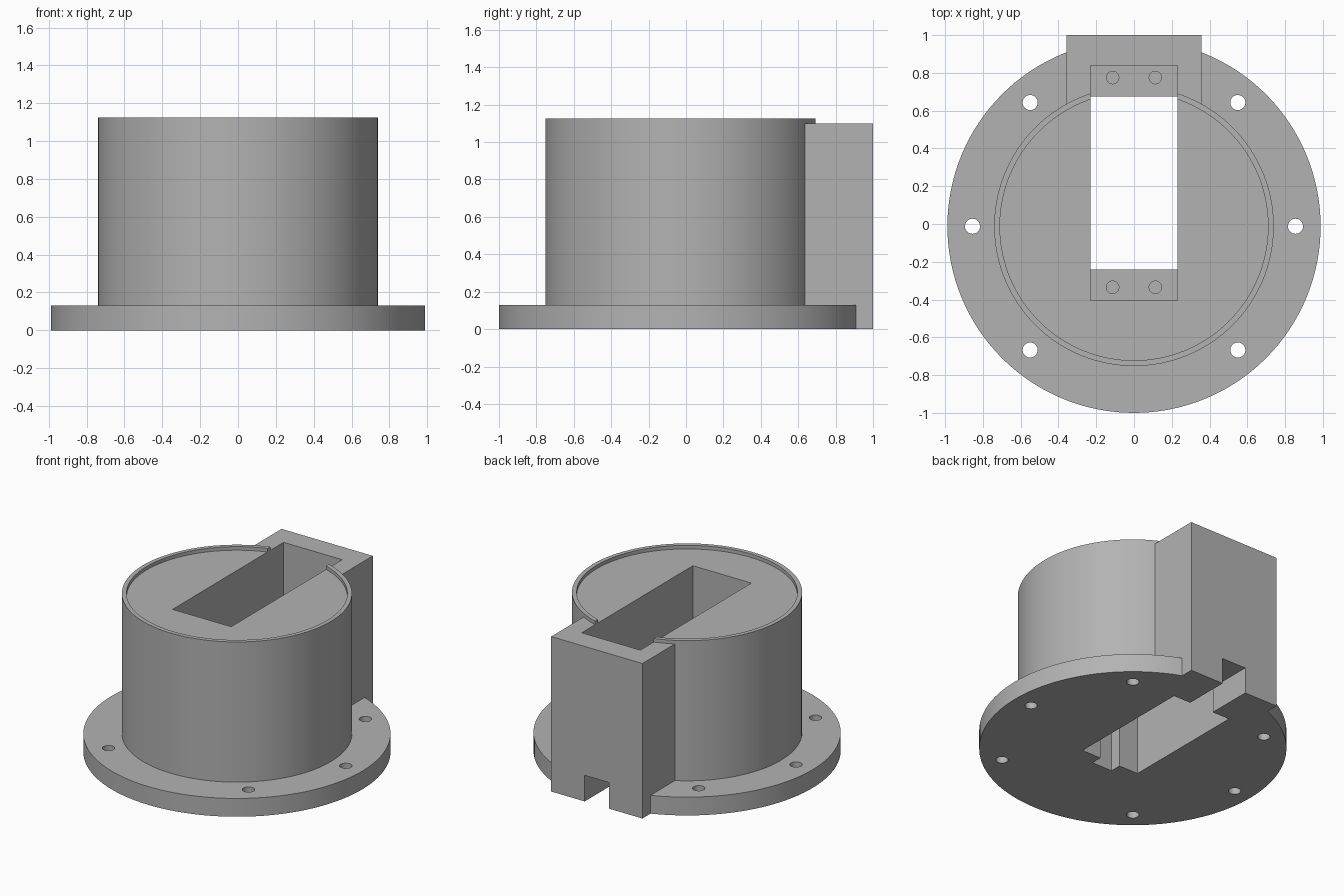
import bpy
import math

if "Cube" in bpy.data.objects:
    bpy.data.objects.remove(bpy.data.objects["Cube"], do_unlink=True)

CY = -0.012          # centre of the round parts
TOP = 1.10           # level of the top face
LEDGE = 0.55         # level of the screw ledges in the slot

grey = bpy.data.materials.new("plain_grey")
grey.use_nodes = True
grey.diffuse_color = (0.45, 0.45, 0.45, 1)
grey.node_tree.nodes["Principled BSDF"].inputs["Base Color"].default_value = (0.45, 0.45, 0.45, 1)


def cylinder(name, r, z0, z1, x=0, y=CY, sides=128):
    bpy.ops.mesh.primitive_cylinder_add(vertices=sides, radius=r, depth=z1 - z0,
                                        location=(x, y, (z0 + z1) / 2))
    ob = bpy.context.object
    ob.name = name
    ob.data.materials.append(grey)
    return ob


def block(name, half_x, y0, y1, z0, z1):
    bpy.ops.mesh.primitive_cube_add(size=1, location=(0, (y0 + y1) / 2, (z0 + z1) / 2))
    ob = bpy.context.object
    ob.name = name
    ob.scale = (2 * half_x, y1 - y0, z1 - z0)
    bpy.ops.object.transform_apply(location=False, rotation=False, scale=True)
    ob.data.materials.append(grey)
    return ob


def combine(target, tool, operation):
    tool.hide_render = True
    mod = target.modifiers.new("combine", "BOOLEAN")
    mod.operation = operation
    mod.solver = "EXACT"
    mod.object = tool
    bpy.context.view_layer.objects.active = target
    bpy.ops.object.modifier_apply(modifier=mod.name)
    bpy.data.objects.remove(tool, do_unlink=True)


# Solid: round flange, drum and rear block
body = cylinder("flanged_housing", 0.988, 0, 0.13)
combine(body, cylinder("drum", 0.74, 0.05, 1.125), "UNION")
combine(body, block("rear_block", 0.358, 0.5, 1.0, 0, TOP), "UNION")

# Shallow top recess leaving a thin rim, open towards the rear block
cuts = [cylinder("recess", 0.71, TOP, 1.3),
        block("rim_gap", 0.23, 0.4, 0.84, TOP - 0.05, 1.3),
        # Wide upper slot down to the ledges, then the through slot
        block("upper_slot", 0.23, -0.405, 0.84, LEDGE, 1.3),
        block("through_slot", 0.23, -0.24, 0.675, -0.1, LEDGE + 0.1),
        # Cable channel through the rear and groove at the front
        block("rear_channel", 0.095, 0.5, 1.1, -0.1, 0.185),
        block("front_groove", 0.08, -0.32, 0, -0.1, LEDGE - 0.1)]

# Flange mounting holes
for angle in (0, 50, 130, 180, 230, 310):
    a = math.radians(angle)
    cuts.append(cylinder("mount_hole", 0.04, -0.1, 0.3,
                         0.855 * math.cos(a), CY + 0.855 * math.sin(a), 32))

# Blind screw holes in the ledges
for x in (-0.113, 0.113):
    for y in (-0.335, 0.775):
        cuts.append(cylinder("screw_hole", 0.033, LEDGE - 0.08, LEDGE + 0.1, x, y, 24))

for cut in cuts:
    combine(body, cut, "DIFFERENCE")

bpy.ops.object.select_all(action="DESELECT")
body.select_set(True)
bpy.context.view_layer.objects.active = body
bpy.ops.object.shade_smooth_by_angle(angle=math.radians(30))
